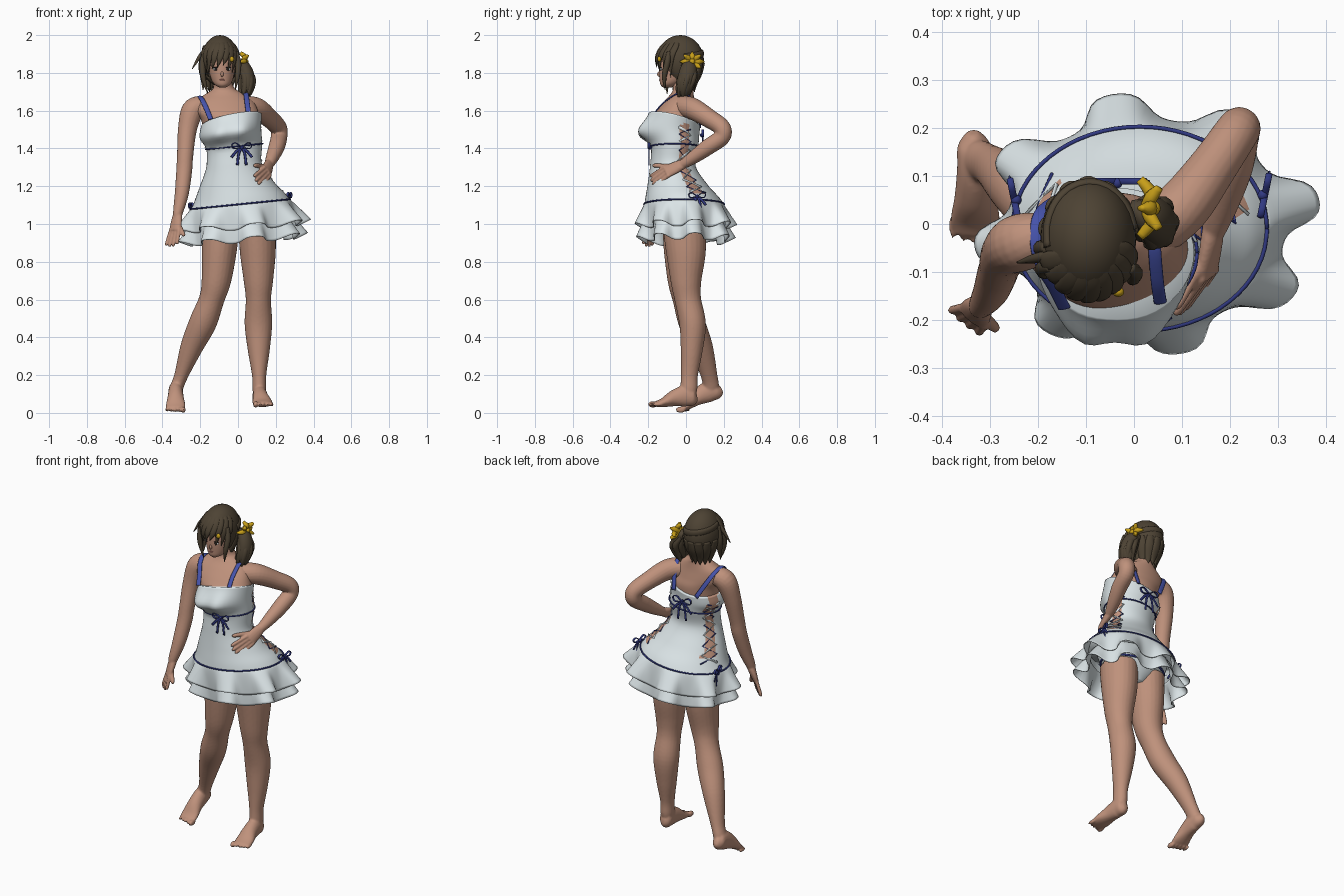
import bpy, bmesh, math
from mathutils import Vector as V
from math import sin, cos, radians, pi

if "Cube" in bpy.data.objects:
    bpy.data.objects.remove(bpy.data.objects["Cube"])

def material(name, *rgb):
    m = bpy.data.materials.new(name)
    m.diffuse_color = (*rgb, 1)
    m.use_nodes = True
    m.node_tree.nodes["Principled BSDF"].inputs["Base Color"].default_value = m.diffuse_color
    return m

SKIN, WHITE = material("skin", .52, .285, .20), material("white cloth", .72, .79, .81)
HAIR, GOLD = material("brown hair", .075, .056, .034), material("gold ribbon", .58, .35, .01)
BLUE, NAVY = material("strap blue", .06, .085, .40), material("navy trim", .03, .04, .22)
DARK, LIP = material("dark eye", .02, .015, .015), material("lip", .42, .17, .14)

def mesh_object(name, verts, faces, *mats):
    me = bpy.data.meshes.new(name)
    me.from_pydata([tuple(v) for v in verts], [], faces)
    bm = bmesh.new()
    bm.from_mesh(me)
    bmesh.ops.recalc_face_normals(bm, faces=bm.faces)
    bm.to_mesh(me)
    me.polygons.foreach_set("use_smooth", [True] * len(me.polygons))
    for m in mats:
        me.materials.append(m)
    ob = bpy.data.objects.new(name, me)
    bpy.context.collection.objects.link(ob)
    return ob

def fuse(name, prefix, voxel):
    """Merge all parts with the prefix into one smooth skin."""
    bm = bmesh.new()
    for ob in [o for o in bpy.data.objects if o.name.startswith(prefix)]:
        bm.from_mesh(ob.data)
        bpy.data.objects.remove(ob)
    me = bpy.data.meshes.new(name)
    bm.to_mesh(me)
    me.materials.append(SKIN)
    ob = bpy.data.objects.new(name, me)
    bpy.context.collection.objects.link(ob)
    r = ob.modifiers.new("fuse", 'REMESH')
    r.mode, r.voxel_size, r.use_smooth_shade = 'VOXEL', voxel, True
    ob.modifiers.new("soften", 'SMOOTH').iterations = 4

def spline(pts, k=6):
    """Catmull-Rom resampling of tuples of any length."""
    out, n = [], len(pts)
    for i in range(n - 1):
        quad = zip(pts[max(i - 1, 0)], pts[i], pts[i + 1], pts[min(i + 2, n - 1)])
        quad = list(quad)
        for t in (s / k for s in range(k)):
            out.append(tuple(.5 * (2 * q + (r - p) * t + (2 * p - 5 * q + 4 * r - w) * t * t
                                   + (3 * q - p - 3 * r + w) * t ** 3) for p, q, r, w in quad))
    return out + [tuple(pts[-1])]

def grid_faces(m, n):
    return [(i * n + j, i * n + (j + 1) % n, (i + 1) * n + (j + 1) % n, (i + 1) * n + j) for i in range(m - 1) for j in range(n)]

def tube(name, rings, n, *mats):
    verts, faces = [v for r in rings for v in r], grid_faces(len(rings), n)
    for base in (0, (len(rings) - 1) * n):          # fan caps
        verts.append(sum((V(v) for v in verts[base:base + n]), V()) / n)
        faces += [(base + j, base + (j + 1) % n, len(verts) - 1) for j in range(n)]
    return mesh_object(name, verts, faces, *mats)

def sweep(name, pts, mat, ref=(1, 0, 0), n=14, k=6):
    """Elliptical tube along points (x, y, z, half width, half depth)."""
    p = spline([q if len(q) == 5 else q + (q[3],) for q in pts], k)
    c, rings = [V(q[:3]) for q in p], []
    for i, q in enumerate(p):
        t = (c[min(i + 1, len(c) - 1)] - c[max(i - 1, 0)]).normalized()
        s = V(ref) - V(ref).dot(t) * t
        s = s.normalized() if s.length > 1e-4 else t.orthogonal().normalized()
        a, b = s * max(q[3], .001), t.cross(s) * max(q[4], .001)
        rings.append([c[i] + a * cos(2 * pi * j / n) + b * sin(2 * pi * j / n) for j in range(n)])
    return tube(name, rings, n, mat)

def flat(d, w, g=1.0):
    """Point on a tilted horizontal ring (x, y, z, a, b, tilt_x, tilt_y)."""
    dx, dy = d[3] * g * cos(w), d[4] * g * sin(w)
    return (d[0] + dx, d[1] + dy, d[2] + d[5] * dx + d[6] * dy)

def loft(name, pts, *mats, n=48):
    p = spline([q + (0,) * (7 - len(q)) for q in pts])
    return tube(name, [[flat(d, 2 * pi * j / n) for j in range(n)] for d in p], n, *mats), p

def ellipsoid(name, c, r, mat, cut=None):
    bm = bmesh.new()
    bmesh.ops.create_uvsphere(bm, u_segments=28, v_segments=18, radius=1)
    if cut:
        bmesh.ops.delete(bm, geom=[f for f in bm.faces if cut(f.calc_center_median())], context='FACES')
    bm.verts.index_update()
    return mesh_object(name, [[c[i] + v.co[i] * r[i] for i in range(3)] for v in bm.verts],
                       [[v.index for v in f.verts] for f in bm.faces], mat)

def ring_trim(name, d, r, g=1.01):
    sweep(name, [flat(d, 2 * pi * i / 32, g) + (r,) for i in range(33)], NAVY, (0, 0, 1), 8, 2)

def bow(name, o, right, s):
    o, r, u = V(o), V(right), V((0, 0, 1))
    for sg in (-1, 1):
        for pts in ([(0, 0), (.6, .45), (1, .3), (.8, -.1), (0, 0)], [(0, 0), (.3, -.6), (.45, -1.8)], [(0, 0), (.55, -.4), (1.05, -1)]):
            sweep(name + "_ribbon", [tuple(o + r * a * s * sg + u * b * s + r.cross(u) * .004) + (.007, .003) for a, b in pts],
                  NAVY, r if len(pts) == 3 else r.cross(u), 8, 4)
    ellipsoid(name + "_knot", o, (.011, .011, .011), NAVY)

# Upper body skin and neck
loft("chest_and_neck", [(-.04, -.06, 1.48, .14, .12), (-.04, -.06, 1.55, .155, .125), (-.06, -.05, 1.6, .165, .105),
     (-.07, -.035, 1.65, .15, .08), (-.07, -.02, 1.69, .10, .06), (-.075, -.015, 1.72, .056, .053), (-.085, -.03, 1.78, .047, .05)], SKIN)
# Dress bodice, shaped over the bust, with laced skin openings at both sides
dress, D = loft("dress_bodice", [(-.035, -.06, 1.55, .16, .135, .2, -.25), (-.04, -.07, 1.48, .163, .14, .15, -.1),
                (-.02, -.06, 1.41, .148, .125, .1, 0), (-.02, -.07, 1.31, .147, .12, .05, 0), (-.005, -.045, 1.21, .197, .158, .06, 0),
                (.008, -.02, 1.14, .24, .195, .1, 0), (.012, -.01, 1.105, .262, .21, .1, 0)], WHITE, SKIN)
for v in dress.data.vertices:
    if v.co.y < -.08 and v.co.z > 1.4:
        h = v.co.z - 1.48 - .15 * (v.co.x + .04)
        v.co.y -= sum(.052 * math.exp(-((v.co.x + .04 - s * .065) / .065) ** 2 - (h / (.065 if h > 0 else .046)) ** 2)
                      for s in (-1, 1)) * min(1, (-.08 - v.co.y) / .06)
for f in dress.data.polygons:
    d = min(D, key=lambda q: abs(q[2] - f.center.z))
    w = math.degrees(math.atan2((f.center.y - d[1]) / d[4], abs(f.center.x - d[0]) / d[3]))
    f.material_index = int(15 < w < 40 and 1.16 < f.center.z < 1.53)
for side in (0, 1):
    for ph, mat, r in ((0, WHITE, .008), (1, NAVY, .0035)):
        ws = [(row, radians(13 if (row // 3 + ph) % 2 else 42)) for row in range(5, 30, 3)]
        sweep("side_lace", [flat(D[row], pi - w if side else w, 1.015) + (r, .0035) for row, w in ws], mat, (0, 0, 1), 8, 2)
ring_trim("underbust_piping", D[12], .004, 1.02)
ring_trim("skirt_piping", D[-1], .0045)

# Fluted two-layer skirt
def ruffle(name, z0, z1, a0, a1, b0, b1, n=128, m=13):
    verts = []
    for i in range(m):
        t = i / (m - 1)
        for w in (2 * pi * j / n for j in range(n)):
            c = cos(8 * (w - radians(11)))
            wave = 1.6 * c / math.sqrt(1 + 1.56 * c * c)      # broad rounded flutes
            g = 1 + .115 * t * wave
            dx = (a0 + (a1 - a0) * t ** .85) * g * cos(w)
            verts.append((.012 + .015 * t + dx, -.01 * (1 - t) + (b0 + (b1 - b0) * t ** .85) * g * sin(w),
                          z0 + (z1 - z0) * t + (.1 - .03 * t) * dx + .016 * t * wave))
    ob = mesh_object(name, verts, grid_faces(m, n), WHITE)
    ob.modifiers.new("thickness", 'SOLIDIFY').thickness = .004

ruffle("skirt_upper_ruffle", 1.105, .985, .262, .327, .21, .247)
ruffle("skirt_lower_ruffle", 1.05, .915, .25, .312, .20, .240)
P = loft("underwear", [(.005, -.01, 1.09, .22, .16), (.005, -.01, 1.02, .198, .13), (.005, -.01, .96, .12, .10), (.005, 0, .92, .05, .06)], WHITE)[1]
ring_trim("underwear_trim", P[6], .006)
# Straps and bows
for name, pts in (("right_strap", [(-.145, -.175, 1.555), (-.165, -.135, 1.605), (-.188, -.095, 1.655), (-.203, -.035, 1.675),
                                   (-.19, .03, 1.64), (-.12, .076, 1.515)]),
                  ("left_strap", [(.055, -.165, 1.59), (.048, -.115, 1.645), (.042, -.03, 1.695), (.045, .035, 1.655), (.03, .076, 1.52)])):
    sweep(name, [p + (.0135, .004) for p in pts], BLUE)
bow("front_bow", (.02, -.192, 1.405), (1, 0, 0), .052)
bow("back_bow", (-.035, .085, 1.47), (-1, 0, 0), .06)
bow("left_hip_bow", (.268, .06, 1.145), (.2, .98, 0), .045)
bow("right_hip_bow", (-.245, .05, 1.09), (.2, -.98, 0), .045)
# Legs and feet
sweep("Rleg", [(-.09, -.01, 1.0, .1, .115), (-.10, -.012, .85, .092, .105), (-.115, -.015, .7, .078, .082), (-.14, 0, .6, .067, .07),
      (-.185, .03, .48, .073, .07), (-.245, .08, .35, .06, .062), (-.30, .122, .2, .037, .044), (-.325, .132, .13, .034, .042),
      (-.331, .125, .07, .022, .022)], SKIN, n=24)
sweep("Lleg", [(.1, -.01, 1.0, .1, .115), (.105, 0, .85, .095, .105), (.108, 0, .7, .078, .082), (.108, .01, .6, .067, .07),
      (.108, .035, .47, .073, .07), (.11, .03, .33, .058, .058), (.112, .018, .2, .038, .045), (.113, .015, .12, .036, .044),
      (.114, .01, .06, .025, .025)], SKIN, n=24)
sweep("Lleg_foot", [(.112, .06, .08, .012, .018), (.112, .04, .08, .034, .044), (.115, 0, .09, .038, .057),
      (.12, -.06, .078, .043, .045), (.13, -.12, .055, .053, .025), (.133, -.165, .046, .048, .014)], SKIN, n=20)
sweep("Rleg_foot", [(-.335, .19, .125, .012, .018), (-.333, .165, .115, .034, .042), (-.33, .12, .112, .038, .056),
      (-.33, .06, .082, .043, .043), (-.33, .01, .04, .052, .023), (-.33, -.02, .021, .048, .014)], SKIN, n=20)
for name, x, y, z, inner in (("Lleg_toe", .133, -.175, .045, -1), ("Rleg_toe", -.33, -.028, .017, 1)):
    for i, r in enumerate((.017, .012, .012, .011, .011)):
        ellipsoid(name, (x + inner * (.04 - .0215 * i), y + .006 * i, z), (r * .8, .027, r), SKIN)
# Arms and hands
sweep("Rarm", [(-.19, -.03, 1.625, .055), (-.24, -.04, 1.6, .06), (-.268, -.06, 1.5, .05), (-.28, -.09, 1.36, .043),
      (-.285, -.105, 1.28, .042), (-.298, -.14, 1.16, .037), (-.318, -.17, 1.06, .026), (-.326, -.178, 1.02, .015)], SKIN, n=20)
sweep("Larm", [(.03, -.02, 1.62, .06), (.10, .035, 1.61, .058), (.165, .12, 1.56, .05), (.213, .19, 1.51, .046), (.217, .19, 1.46, .044),
      (.205, .12, 1.41, .043), (.185, .05, 1.36, .036), (.167, -.01, 1.32, .026), (.162, -.04, 1.305, .015)], SKIN, n=20)

def hand(name, wrist, knuckle, tip, spread, thumb):
    w, k, t, h, s = V(wrist), V(knuckle), V(tip), V(thumb), V(spread).normalized()
    sweep(name + "_palm", [tuple(w.lerp(k, f)) + r for f, r in ((-.2, (.015, .015)), (0, (.026, .022)), (.5, (.035, .019)), (1, (.037, .014)))], SKIN, s)
    fingers = [(k + s * i * .019, t + s * i * .025 + (k - t) * .1 * abs(i), .01) for i in (-1.5, -.5, .5, 1.5)]
    for a, e, r in fingers + [(w.lerp(k, .35), h, .012)]:
        sweep(name + "_finger", [tuple(a.lerp(e, f)) + (r * q,) for f, q in ((-.1, 1), (.5, 1), (.9, .9), (1, .4))], SKIN, s, 12, 4)

hand("Rarm_hand", (-.319, -.17, 1.05), (-.335, -.192, .965), (-.355, -.205, .875), (.75, -.6, .1), (-.285, -.22, .935))
hand("Larm_hand", (.165, -.01, 1.32), (.152, -.107, 1.275), (.095, -.187, 1.215), (-.5, -.38, .75), (.085, -.178, 1.31))
for prefix, voxel in (("Lleg", .006), ("Rleg", .006), ("Larm", .0045), ("Rarm", .0045)):
    fuse({"L": "left_", "R": "right_"}[prefix[0]] + prefix[1:], prefix, voxel)
# Head and face
loft("head", [(-.083, -.10, 1.722, .015, .02), (-.083, -.09, 1.737, .04, .045), (-.084, -.075, 1.765, .057, .065),
     (-.086, -.057, 1.82, .071, .087), (-.09, -.045, 1.88, .078, .095), (-.095, -.035, 1.95, .06, .075)], SKIN)
ellipsoid("nose", (-.084, -.141, 1.793), (.008, .012, .014), SKIN)
ellipsoid("lips", (-.084, -.137, 1.763), (.014, .006, .005), LIP)
for x in (-.116, -.054):
    ellipsoid("eye_white", (x, -.132, 1.82), (.016, .006, .008), WHITE)
    ellipsoid("iris", (x, -.1355, 1.82), (.008, .005, .008), DARK)
    ellipsoid("eyelashes", (x, -.135, 1.828), (.018, .006, .003), DARK)

# Hair cap with face opening, fringe, side locks and nape
def scalp(lon, lat, g=1.0):
    a, b = radians(lon), radians(lat)
    return (-.095 + .1 * g * cos(a) * cos(b), -.03 + .125 * g * sin(a) * cos(b), 1.865 + .135 * g * sin(b))

cap = ellipsoid("hair_cap", (-.095, -.03, 1.865), (.1, .125, .135), HAIR, lambda c: c.y < -.38 and c.z < .22)
cap.modifiers.new("thickness", 'SOLIDIFY').thickness = .006
for i in range(9):
    lon = 202 + 17 * i
    sweep("fringe_lock", [scalp(lon + 8, 62, .93) + (.012, .006), scalp(lon + 5, 35, .97) + (.022, .008), scalp(lon, 8, 1.03) + (.017, .007),
          scalp(lon - 8, -11 - 8 * abs(i - 4.5) + 5 * (i % 2), 1.05) + (.001,) * 2], HAIR, (sin(radians(lon)), -cos(radians(lon)), 0), 10, 4)
for pts in ([(-.17, -.09, 1.92, .012), (-.187, -.09, 1.86, .017), (-.185, -.10, 1.78, .015), (-.16, -.10, 1.69, .002)],
            [(-.18, -.05, 1.92, .012), (-.193, -.05, 1.84, .017), (-.185, -.06, 1.77, .014), (-.185, -.07, 1.71, .002)],
            [(-.15, -.06, 1.95, .008), (-.20, -.07, 1.89, .011), (-.243, -.08, 1.82, .002)],
            [(-.01, -.09, 1.91, .012), (.002, -.10, 1.85, .016), (-.003, -.115, 1.78, .013), (-.015, -.11, 1.71, .002)]):
    sweep("side_lock", pts, HAIR, (0, 1, 0), 10, 5)
for lon in range(12, 180, 26):
    x, y, z = scalp(lon, -45, .9)
    sweep("nape_lock", [scalp(lon, -5, .95) + (.02, .012), scalp(lon, -30, .96) + (.028, .014), (x, y, 1.745, .022, .012),
          (x * .9 - .01, y * .9, 1.70, .002, .002)], HAIR, (-sin(radians(lon)), cos(radians(lon)), 0), 10, 4)
sweep("braid", [scalp(lon, 18 + .12 * (lon - 100), .965) + (.02, .01) for lon in range(190, 0, -20)], HAIR, (0, 0, 1), 10, 3)
# Side ponytail with gold ribbon
sweep("ponytail", [(-.01, .03, 1.84, .02), (.025, .02, 1.835, .034, .04), (.048, .005, 1.78, .04, .048),
      (.043, -.01, 1.71, .037, .042), (.025, -.02, 1.65, .004)], HAIR, n=18)
for w in (2 * pi * i / 7 for i in range(7)):
    x, y = cos(w), sin(w)
    sweep("ponytail_lock", [(.005 + .01 * x, .025 + .01 * y, 1.84, .012), (.043 + .03 * x, .01 + .038 * y, 1.78, .018),
          (.041 + .029 * x, -.01 + .032 * y, 1.71, .014), (.02 + .018 * x, -.02 + .02 * y, 1.645 + .015 * sin(3 * w), .001)], HAIR, n=10, k=5)
for i in range(8):
    y, z = cos(pi * i / 4), sin(pi * i / 4)
    sweep("ribbon_petal", [(.02, .033, 1.86, .008), (.035, .033 + .03 * y, 1.86 + .025 * z, .014, .017),
          (.012 + .04 * (i % 2), .033 + .06 * y, 1.86 + .046 * z, .009, .005)], GOLD, n=10, k=4)
ellipsoid("ribbon_knot", (.04, .033, 1.86), (.015, .015, .015), GOLD)
ellipsoid("hair_clip", scalp(305, 3, 1.09), (.012, .010, .014), GOLD)
